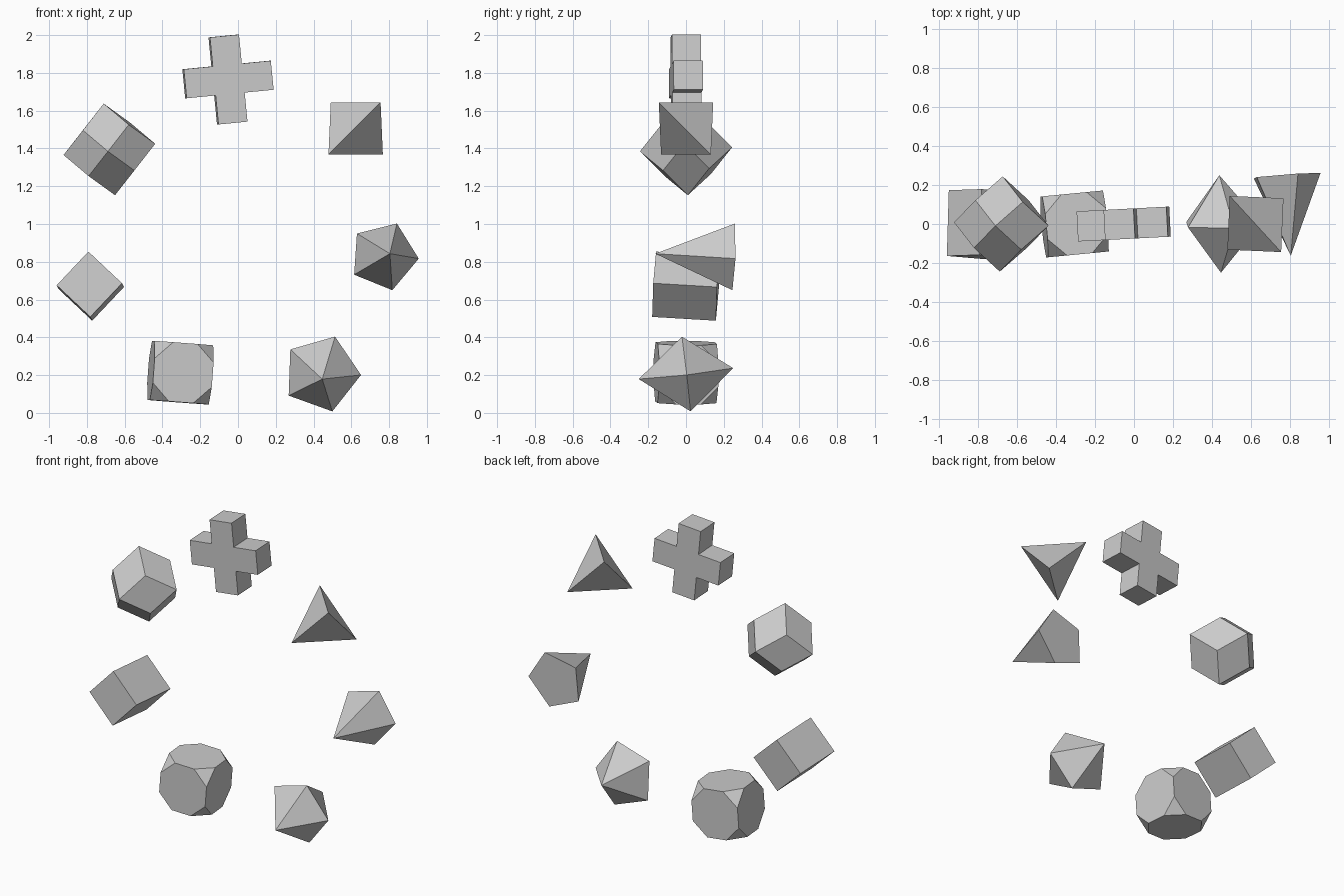
import bpy, bmesh
from math import cos, sin, tau, radians
from itertools import product
from mathutils import Vector, Matrix

if "Cube" in bpy.data.objects:
    bpy.data.objects.remove(bpy.data.objects["Cube"])


def place(name, bm, centre, front, roll):
    """Turn the solid by roll (counter-clockwise from the front), aim its -y axis along front."""
    aim = Vector((0, -1, 0)).rotation_difference(Vector(front)).to_matrix().to_4x4()
    bm.transform(Matrix.Translation(centre) @ aim @ Matrix.Rotation(radians(-roll), 4, 'Y'))
    bmesh.ops.recalc_face_normals(bm, faces=bm.faces)
    mesh = bpy.data.meshes.new(name)
    bm.to_mesh(mesh)
    bm.free()
    bpy.context.collection.objects.link(bpy.data.objects.new(name, mesh))


def solid(name, points, centre, front, roll=0):
    """Convex solid around a set of corner points."""
    bm = bmesh.new()
    for p in points:
        bm.verts.new(p)
    bmesh.ops.convex_hull(bm, input=bm.verts[:])
    bmesh.ops.dissolve_limit(bm, angle_limit=radians(1), verts=bm.verts[:], edges=bm.edges[:])
    place(name, bm, centre, front, roll)


def pentagon(r):
    return [(r * cos(tau * i / 5), 0, r * sin(tau * i / 5)) for i in range(5)]


def corners(x, y, z):
    return [(a * x, b * y, c * z) for a, b, c in product((-1, 1), repeat=3)]


# Cross of five cubes at the top
h = 0.0772
bm = bmesh.new()
outline = []
for k in range(4):
    c, s = (1, 0, -1, 0)[k], (0, 1, 0, -1)[k]
    for x, z in ((3 * h, -h), (3 * h, h), (h, h)):
        outline.append(bm.verts.new((c * x - s * z, -h, s * x + c * z)))
face = bm.faces.new(outline)
ext = bmesh.ops.extrude_face_region(bm, geom=[face])["geom"]
bmesh.ops.translate(bm, vec=(0, 2 * h, 0),
                    verts=[v for v in ext if isinstance(v, bmesh.types.BMVert)])
if not face.is_valid or len(bm.faces) < 14:
    bm.faces.new(outline)
place("cross", bm, (-0.053, 0, 1.765), (0.052, -1, 0), 5.6)

# Tetrahedron: alternate corners of a cube
t = 0.138
solid("tetrahedron", [p for p in corners(t, t, t) if p[0] * p[1] * p[2] < 0],
      (0.623, 0, 1.506), (-0.044, -1, 0))

# Pentagonal pyramid, apex to the front
solid("pentagonal_pyramid", pentagon(0.186) + [(0, -0.412, 0)],
      (0.772, 0.248, 0.83), (0.032, -0.41, 0.013), 68)

# Pentagonal bipyramid
solid("pentagonal_bipyramid", pentagon(0.2095) + [(0, -0.2515, 0), (0, 0.2515, 0)],
      (0.442, 0, 0.208), (0.004, -0.25, -0.029), 70)

# Truncated cube
a, b = 0.157, 0.157 * 0.4142
solid("truncated_cube", corners(a, a, b) + corners(a, b, a) + corners(b, a, a),
      (-0.305, 0, 0.213), (0.096, -1, 0), -4.3)

# Square prism
solid("square_prism", corners(0.1225, 0.169, 0.1225),
      (-0.782, 0, 0.671), (-0.01, -0.337, 0.02), 46.7)

# Rhombic dodecahedron: cube corners plus six axis points
r = 0.2445
axis_points = [tuple(s * r if i == k else 0 for i in range(3)) for k in range(3) for s in (-1, 1)]
solid("rhombic_dodecahedron", corners(r / 2, r / 2, r / 2) + axis_points,
      (-0.681, 0, 1.395), (-0.0075, -0.243, -0.0105), 7)
